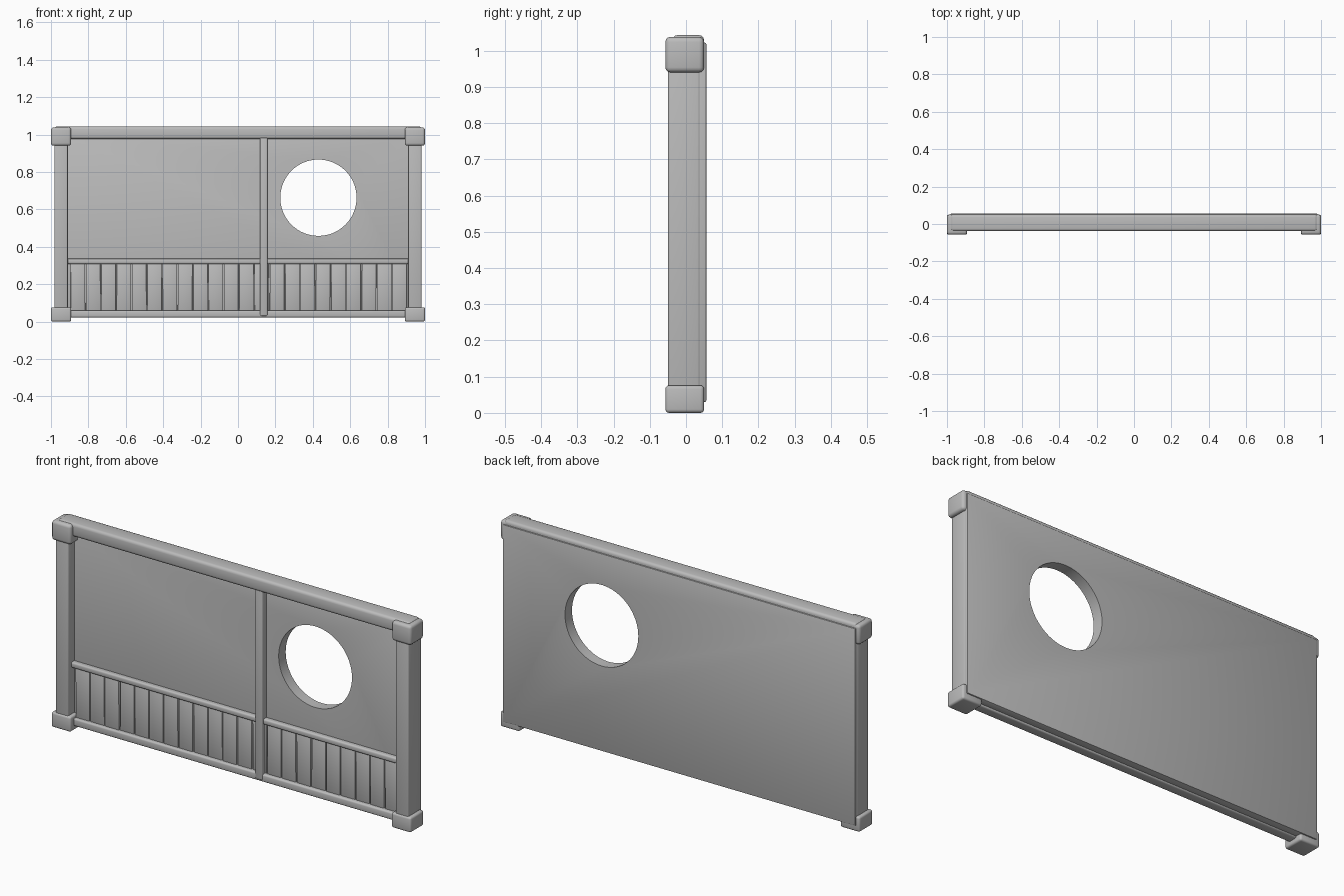
import bpy
import random
from math import radians, pi

random.seed(4)
if "Cube" in bpy.data.objects:
    bpy.data.objects.remove(bpy.data.objects["Cube"], do_unlink=True)

grey = bpy.data.materials.new("plain_grey")
grey.use_nodes = True
COLOUR = (0.5, 0.5, 0.5, 1)
grey.diffuse_color = COLOUR
grey.node_tree.nodes["Principled BSDF"].inputs["Base Color"].default_value = COLOUR


def finish(obj):
    """Apply the modifiers and smooth the rounded edges."""
    bpy.ops.object.select_all(action='DESELECT')
    bpy.context.view_layer.objects.active = obj
    obj.select_set(True)
    for m in list(obj.modifiers):
        bpy.ops.object.modifier_apply(modifier=m.name)
    bpy.ops.object.shade_smooth_by_angle(angle=radians(40))


def box(name, x, y, z, bevel=0.01, segments=3, tilt=0.0, done=True):
    """Rounded box from (min, max) ranges along each axis."""
    spans = (x, y, z)
    bpy.ops.mesh.primitive_cube_add(size=1, location=[(a + b) / 2 for a, b in spans])
    obj = bpy.context.object
    obj.name = name
    obj.scale = [b - a for a, b in spans]
    bpy.ops.object.transform_apply(location=False, rotation=False, scale=True)
    obj.rotation_euler.y = tilt
    obj.data.materials.append(grey)
    mod = obj.modifiers.new("rounding", 'BEVEL')
    mod.width, mod.segments = bevel, segments
    if done:
        finish(obj)
    return obj


# Wall panel with a round window opening
panel = box("wall_panel", (-0.98, 0.98), (0.0, 0.056), (0.03, 1.022), 0.004, 2, done=False)
bpy.ops.mesh.primitive_cylinder_add(vertices=64, radius=0.204, depth=0.4,
                                    location=(0.43, 0, 0.662), rotation=(pi / 2, 0, 0))
cutter = bpy.context.object
cutter.name = "window_cutter"
cutter.hide_render = True
cut = panel.modifiers.new("window", 'BOOLEAN')
cut.object, cut.operation, cut.solver = cutter, 'DIFFERENCE', 'EXACT'
finish(panel)
bpy.data.objects.remove(cutter, do_unlink=True)

# Corner posts with their end blocks
for name, s in (("left", 1), ("right", -1)):
    def side(a, b):
        return tuple(sorted((a * s, b * s)))
    box(name + "_post", side(0.91, 0.982), (-0.05, 0.04), (0.04, 1.0), 0.008)
    box(name + "_top_block", side(0.892, 1.0), (-0.057, 0.05), (0.94, 1.038), 0.014)
    box(name + "_bottom_block", side(0.892, 1.0), (-0.057, 0.05), (0.0, 0.076), 0.01)

# Horizontal rails and the upright divider
box("top_rail", (-0.98, 0.98), (-0.038, 0.05), (0.976, 1.043), 0.014)
box("middle_rail", (-0.92, 0.92), (-0.024, 0.01), (0.308, 0.336), 0.008)
box("bottom_rail", (-0.92, 0.92), (-0.03, 0.02), (0.022, 0.06), 0.008)
box("divider", (0.118, 0.158), (-0.034, 0.01), (0.03, 0.99), 0.007)

# Row of slightly uneven planks along the base
COUNT, START, END = 22, -0.897, 0.905
step = (END - START) / COUNT
for i in range(COUNT):
    x = START + i * step
    box(f"plank_{i + 1}", (x + 0.002, x + step - 0.002),
        (-0.012 + random.uniform(-0.002, 0.002), 0.01), (0.05, 0.32),
        0.004, 2, random.uniform(-0.006, 0.006))
